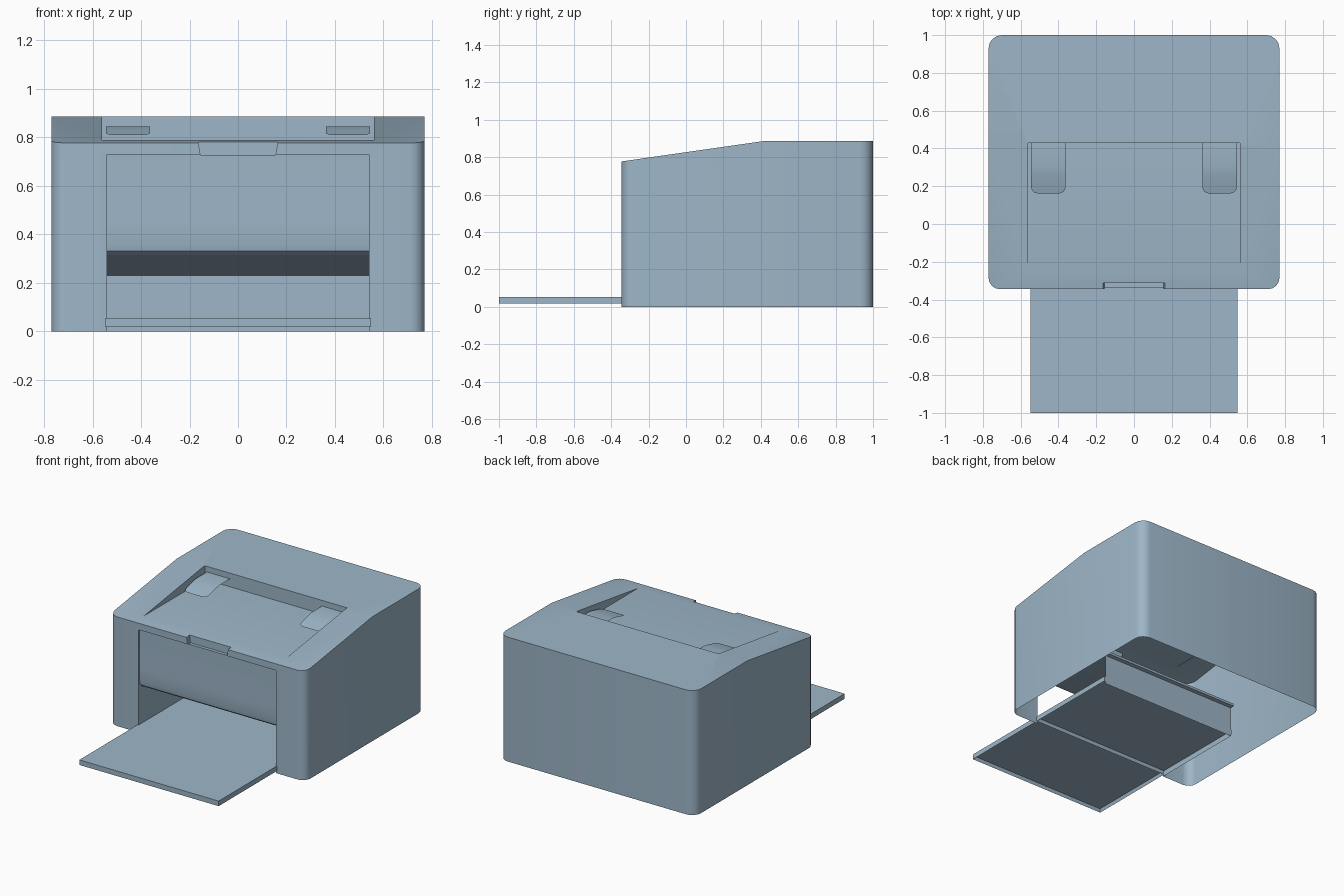
import bpy, bmesh, math

if "Cube" in bpy.data.objects:
    bpy.data.objects.remove(bpy.data.objects["Cube"])

mat = bpy.data.materials.new("blue_grey_plastic")
mat.diffuse_color = (.34, .47, .58, 1)
mat.use_nodes = True
mat.node_tree.nodes["Principled BSDF"].inputs["Base Color"].default_value = mat.diffuse_color


def select(ob):
    bpy.ops.object.select_all(action='DESELECT')
    ob.select_set(True)
    bpy.context.view_layer.objects.active = ob


def finish(bm, name, smooth=False):
    bmesh.ops.recalc_face_normals(bm, faces=bm.faces[:])
    me = bpy.data.meshes.new(name)
    bm.to_mesh(me)
    bm.free()
    me.materials.append(mat)
    ob = bpy.data.objects.new(name, me)
    bpy.context.collection.objects.link(ob)
    if smooth:
        select(ob)
        bpy.ops.object.shade_smooth_by_angle(angle=math.radians(30))
    return ob


def prism(points, offset, axis):
    """Extrude a closed profile: axis 'x' takes (y, z), axis 'y' takes (x, z)."""
    a, b = offset
    bm = bmesh.new()
    place = (lambda p, t: (t, *p)) if axis == 'x' else (lambda p, t: (p[0], t, p[1]))
    face = bm.faces.new([bm.verts.new(place(p, a)) for p in points])
    out = bmesh.ops.extrude_face_region(bm, geom=[face])
    vec = (b - a, 0, 0) if axis == 'x' else (0, b - a, 0)
    bmesh.ops.translate(bm, vec=vec, verts=[v for v in out['geom'] if isinstance(v, bmesh.types.BMVert)])
    bmesh.ops.recalc_face_normals(bm, faces=bm.faces[:])
    return bm


def cut(target, cutter):
    cutter.hide_render = True
    mod = target.modifiers.new("cut", 'BOOLEAN')
    mod.operation = 'DIFFERENCE'
    mod.solver = 'EXACT'
    mod.object = cutter
    select(target)
    bpy.ops.object.modifier_apply(modifier=mod.name)
    bpy.data.objects.remove(cutter)


# Housing with rounded upright corners
bm = prism([(-.345, 0), (1, 0), (1, .885), (.41, .885), (-.345, .777)], (-.77, .77), 'x')
for y, radius in ((-.345, .06), (1, .07)):
    upright = [e for e in bm.edges
               if all(abs(v.co.y - y) < 1e-4 for v in e.verts)
               and abs(e.verts[0].co.x - e.verts[1].co.x) < 1e-5]
    bmesh.ops.bevel(bm, geom=upright, offset=radius, segments=4, profile=.5, affect='EDGES')
body = finish(bm, "housing")

# Front paper bay: front panel, sloped ceiling and back wall
bay = [(-.5, -.1), (.35, -.1), (.35, .23),
       (-.28, .312), (-.31, .318), (-.327, .332), (-.333, .36), (-.334, .45),
       (-.333, .6), (-.335, .73), (-.5, .73)]
cut(body, finish(prism(bay, (-.54, .54), 'x'), "bay_cutter"))

# Output recess in the lid
recess = [(-.262, .789), (.428, .788), (.428, 1), (-.262, 1)]
cut(body, finish(prism(recess, (-.56, .56), 'x'), "recess_cutter"))

# Finger notch at the front edge of the lid
notch = [(-.155, .728), (.155, .728), (.175, .85), (-.175, .85)]
cut(body, finish(prism(notch, (-.4, -.312), 'y'), "notch_cutter"))

# Open the underside and the right bay side so the housing is a shell
bm = bmesh.new()
bm.from_mesh(body.data)
drop = []
for f in bm.faces:
    c = f.calc_center_median()
    if f.normal.z < -.9 and c.z < .001:
        drop.append(f)
    elif abs(f.normal.x) > .9 and abs(c.x - .54) < .002 and c.z < .7:
        drop.append(f)
bmesh.ops.delete(bm, geom=drop, context='FACES')
bm.to_mesh(body.data)
bm.free()
select(body)
bpy.ops.object.shade_smooth_by_angle(angle=math.radians(30))

# Ledge behind the bay wall
finish(prism([(.352, .212), (.38, .215), (.38, .232), (.352, .229)], (-.54, .54), 'x'), "rear_ledge")

# Paper tray: one flat top, two hollow panels underneath
bm = prism([(-1, .017), (-.345, .017), (.348, .017), (.348, .053), (-1, .053)], (-.548, .548), 'x')
for f in [f for f in bm.faces if f.normal.z < -.9]:
    bmesh.ops.inset_region(bm, faces=[f], thickness=.012, use_boundary=True)
    bmesh.ops.translate(bm, vec=(0, 0, .022), verts=f.verts[:])
finish(bm, "paper_tray")

# Curved paper stops in the lid recess
for side, name in ((-1, "left_paper_stop"), (1, "right_paper_stop")):
    bm = bmesh.new()
    x0, x1, r = .362, .545, .035
    outline = [(x0, .428), (x0, .31), (x0, .25)]
    arc = [math.radians(a) for a in (0, 22.5, 45, 67.5, 90)]
    outline += [(x0 + r - r * math.cos(a), .162 + r - r * math.sin(a)) for a in arc]
    rows = []
    for x, y in outline:
        t = max(0, (.31 - y) / .148)
        z = .845 - .036 * t ** 1.2
        rows.append([bm.verts.new((side * px, y, z)) for px in (x, x0 + x1 - x)])
    for a, b in zip(rows, rows[1:]):
        bm.faces.new((a[0], a[1], b[1], b[0]))
    finish(bm, name, smooth=True)
